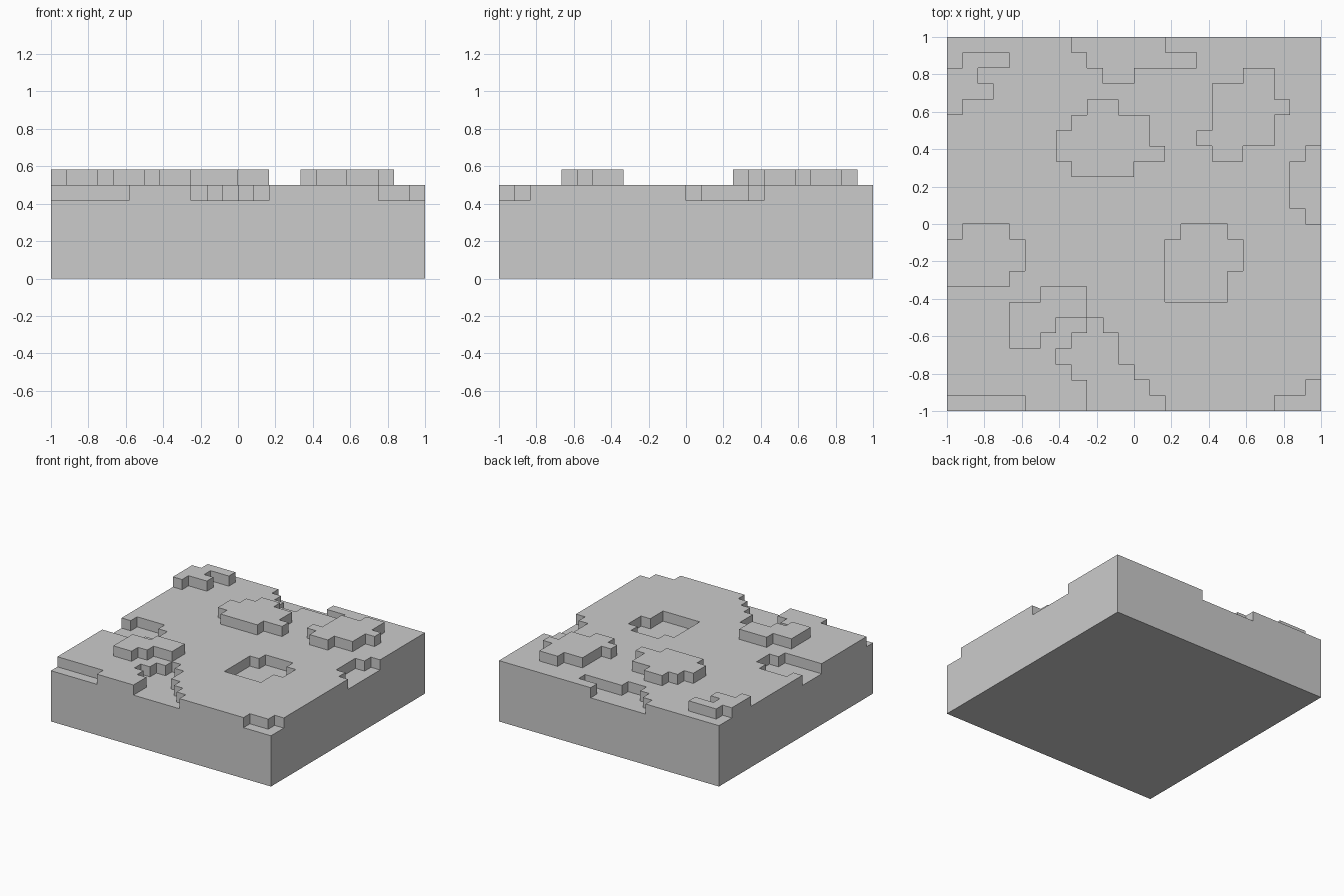
import bpy, bmesh

if "Cube" in bpy.data.objects:
    bpy.data.objects.remove(bpy.data.objects["Cube"])

N = 24                # cells per side
C = 2 / N             # cell size
LEVELS = [0, 5, 6, 7]  # slab boundaries in cells: floor, pit, ground, mound

# Each patch: first row (from the front), then (first, last) column for every row going back
mounds = [
    (19, [(0, 0), (0, 2), (0, 1), (1, 3)]),                            # back left
    (15, [(8, 11), (7, 13), (7, 12), (8, 12), (9, 10)]),               # middle
    (16, [(17, 18), (16, 20), (17, 20), (17, 21), (17, 20), (19, 20)]),  # back right
    (4, [(4, 5), (4, 6), (4, 8), (6, 8)]),                             # front left
]
pits = [
    (21, [(10, 11), (9, 15), (8, 13)]),                                # back edge
    (12, [(23, 23), (22, 23), (22, 23), (22, 23), (23, 23)]),          # right edge
    (7, [(14, 17), (14, 17), (14, 18), (14, 18), (15, 17)]),           # inner pit
    (8, [(0, 3), (0, 4), (0, 4), (1, 3)]),                             # left edge
    (0, [(9, 13), (9, 12), (8, 11), (7, 10), (8, 10), (9, 9)]),        # front edge
    (0, [(0, 4)]),                                                     # front left corner
    (0, [(21, 23), (23, 23)]),                                         # front right corner
]

# Height map
height = {(i, j): 6 for i in range(N) for j in range(N)}
for patches, h in ((mounds, 7), (pits, 5)):
    for row, spans in patches:
        for j, (a, b) in enumerate(spans, row):
            for i in range(a, b + 1):
                height[i, j] = h

bm = bmesh.new()


def quad(*pts):
    bm.faces.new([bm.verts.new((x * C - 1, y * C - 1, z * C)) for x, y, z in pts])


for (i, j), h in height.items():
    ring = [(i, j), (i + 1, j), (i + 1, j + 1), (i, j + 1)]
    # Top and underside of the cell
    quad(*[(x, y, h) for x, y in ring])
    quad(*[(x, y, 0) for x, y in reversed(ring)])
    # Walls wherever the neighbour is lower
    for k, (dx, dy) in enumerate([(0, -1), (1, 0), (0, 1), (-1, 0)]):
        near = height.get((i + dx, j + dy), 0)
        p, q = ring[k], ring[(k + 1) % 4]
        for lo, hi in zip(LEVELS, LEVELS[1:]):
            if near <= lo and hi <= h:
                quad((*p, lo), (*q, lo), (*q, hi), (*p, hi))

# Weld into one solid block
bmesh.ops.remove_doubles(bm, verts=bm.verts, dist=1e-4)
mesh = bpy.data.meshes.new("terrain_block")
bm.to_mesh(mesh)
bm.free()
bpy.context.collection.objects.link(bpy.data.objects.new("terrain_block", mesh))
